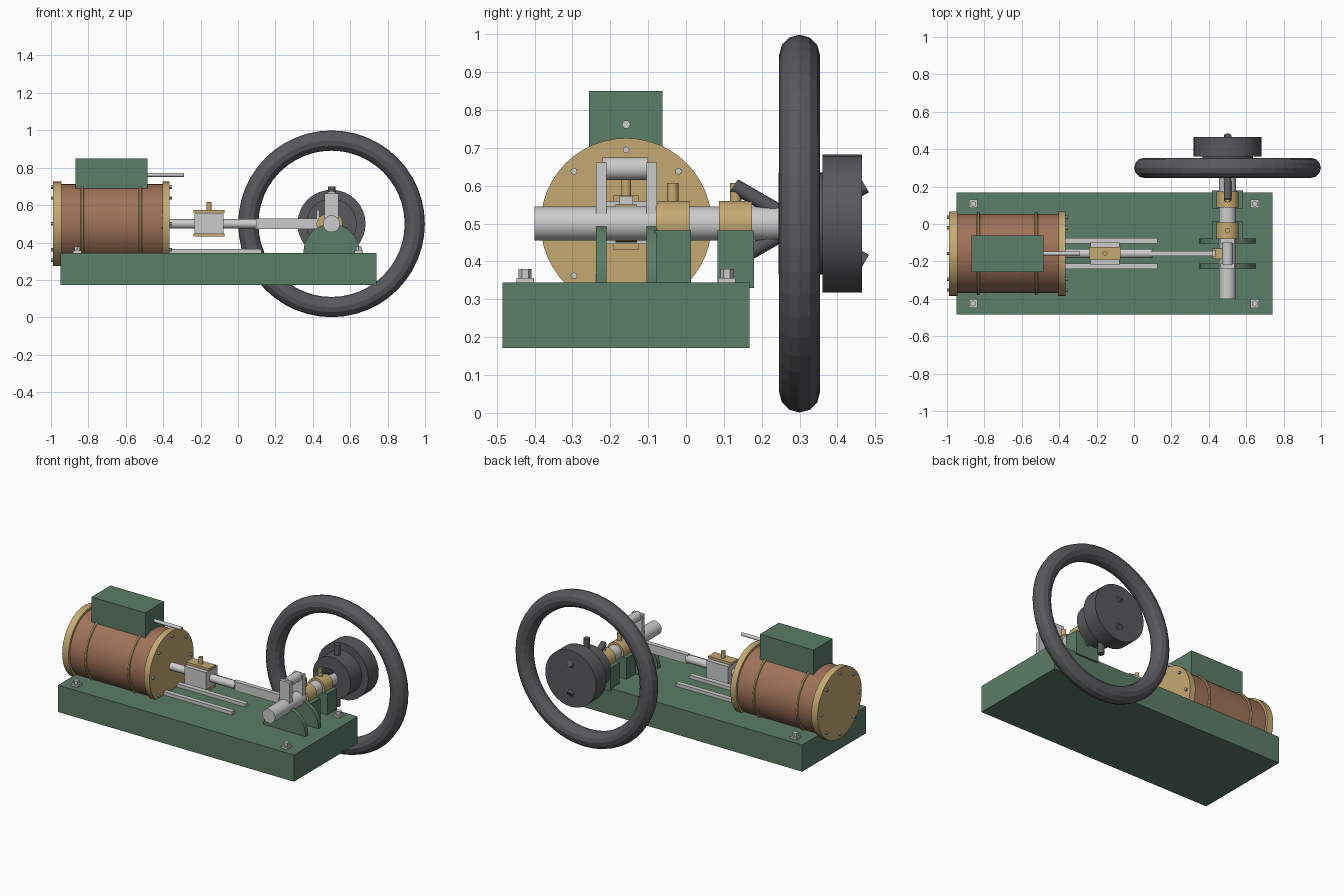
import bpy
from math import pi, sin, cos, radians
from mathutils import Vector

if "Cube" in bpy.data.objects:
    bpy.data.objects.remove(bpy.data.objects["Cube"])


def material(name, color):
    m = bpy.data.materials.new(name)
    m.diffuse_color = (*color, 1)
    m.use_nodes = True
    m.node_tree.nodes["Principled BSDF"].inputs["Base Color"].default_value = m.diffuse_color
    return m


GREEN = material("green_paint", (0.105, 0.205, 0.138))
BRASS = material("brass", (0.56, 0.40, 0.17))
COPPER = material("copper", (0.35, 0.17, 0.10))
IRON = material("dark_iron", (0.10, 0.10, 0.11))
STEEL = material("steel", (0.58, 0.58, 0.60))
ROT = {"x": (0, pi / 2, 0), "y": (pi / 2, 0, 0), "z": (0, 0, 0)}


def finish(name, mat, smooth=False):
    o = bpy.context.object
    o.name = name
    o.data.materials.append(mat)
    if smooth:
        bpy.ops.object.shade_smooth_by_angle(angle=radians(30))
    return o


def box(name, mat, x, y, z):
    """Box from its (min, max) range along each axis."""
    r = (x, y, z)
    bpy.ops.mesh.primitive_cube_add(size=1, location=[(a + b) / 2 for a, b in r])
    o = finish(name, mat)
    o.scale = [b - a for a, b in r]
    return o


def rod(name, mat, axis, span, center, radius, sides=32, smooth=True):
    """Cylinder along an axis; center gives the two other coordinates."""
    loc = list(center)
    loc.insert("xyz".index(axis), sum(span) / 2)
    bpy.ops.mesh.primitive_cylinder_add(vertices=sides, radius=radius, depth=span[1] - span[0],
                                        location=loc, rotation=ROT[axis])
    return finish(name, mat, smooth)


def ring(name, mat, axis, loc, major, minor, seg, sides, smooth=False):
    bpy.ops.mesh.primitive_torus_add(location=loc, rotation=ROT[axis], major_radius=major,
                                     minor_radius=minor, major_segments=seg, minor_segments=sides)
    return finish(name, mat, smooth)


CY = -0.158            # engine centre line
AX = (CY, 0.5)         # y, z of cylinder axis
SX = (0.5, 0.5)        # x, z of crankshaft axis

# Base plate with washers and hold-down nuts
box("base", GREEN, (-0.95, 0.74), (-0.485, 0.168), (0.172, 0.345))
for x in (-0.86, 0.645):
    for y in (-0.425, 0.108):
        box("base_washer", STEEL, (x - .023, x + .023), (y - .023, y + .023), (0.343, 0.357))
        rod("base_nut", STEEL, "z", (0.355, 0.38), (x, y), 0.017, 6, False)

# Cylinder barrel, end covers, bands and cover bolts
rod("cylinder_barrel", COPPER, "x", (-0.95, -0.40), AX, 0.212, 48)
for name, a, b, tip in (("rear", -0.99, -0.945, (-1.0, -0.98)), ("front", -0.405, -0.365, (-0.375, -0.353))):
    rod(name + "_cover", BRASS, "x", (a, b), AX, 0.226, 48)
    for i in range(8):
        t = i * pi / 4
        rod(name + "_cover_bolt", STEEL, "x", tip, (CY + .195 * cos(t), .5 + .195 * sin(t)), 0.009, 8)
for x in (-0.833, -0.523):
    ring("cylinder_band", BRASS, "x", (x, *AX), 0.213, 0.009, 48, 8, True)

# Valve chest and valve rod
box("valve_chest", GREEN, (-0.87, -0.485), (-0.256, -0.062), (0.66, 0.85))
rod("valve_rod", STEEL, "x", (-0.49, -0.29), (CY, 0.762), 0.011, 16)

# Piston rod, crosshead and guide bars
rod("piston_rod", STEEL, "x", (-0.40, 0.10), AX, 0.025, 24)
box("crosshead", STEEL, (-0.232, -0.077), (CY - .06, CY + .06), (0.446, 0.558))
for z in (0.432, 0.558):
    box("crosshead_slipper", BRASS, (-0.238, -0.072), (CY - .034, CY + .034), (z, z + .016))
rod("crosshead_oil_cup", BRASS, "z", (0.57, 0.617), (-0.155, CY), 0.013, 16)
for y in (-0.225, -0.09):
    box("guide_bar", STEEL, (-0.37, 0.125), (y - .015, y + .015), (0.343, 0.366))

# Connecting rod
box("connecting_rod", STEEL, (0.09, 0.44), (CY - .014, CY + .014), (0.471, 0.529))
rod("big_end", BRASS, "y", (CY - .028, CY + .028), (0.47, 0.5), 0.05, 24)
box("big_end_key", STEEL, (0.421, 0.437), (CY - .018, CY + .018), (0.49, 0.573))

# Crankshaft with webs, crank pin and counterweights
rod("crankshaft", STEEL, "y", (-0.40, 0.36), SX, 0.045)
rod("crank_pin", STEEL, "y", (-0.22, -0.1), (0.5, 0.645), 0.03, 24)
for y in (-0.224, -0.091):
    box("crank_web", STEEL, (0.463, 0.537), (y - .014, y + .014), (0.48, 0.662))
    rod("counterweight", GREEN, "y", (y - .014, y + .014), (0.5, 0.35), 0.15, 32)

# Main bearings on pedestals
for y in (-0.035, 0.131):
    box("bearing_pedestal", GREEN, (0.417, 0.583), (y - .048, y + .048), (0.33, 0.482))
    rod("bearing", BRASS, "y", (y - .044, y + .044), SX, 0.06)
    rod("bearing_oil_cup", BRASS, "z", (0.55, 0.607), (0.5, y), 0.015, 16)

# Flywheel rim, hub, spokes and belt drum
ring("flywheel_rim", IRON, "y", (0.5, 0.3, 0.5), 0.445, 0.054, 48, 12)
rod("flywheel_hub", IRON, "y", (0.245, 0.365), SX, 0.135)
rod("belt_drum", IRON, "y", (0.36, 0.465), SX, 0.182)
for a in (0, pi / 3, 2 * pi / 3):
    spoke = rod("flywheel_spoke", IRON, "z", (0.3, 0.7), (0.5, 0.3), 0.02, 16)
    spoke.rotation_euler = (a, 0, 0)
